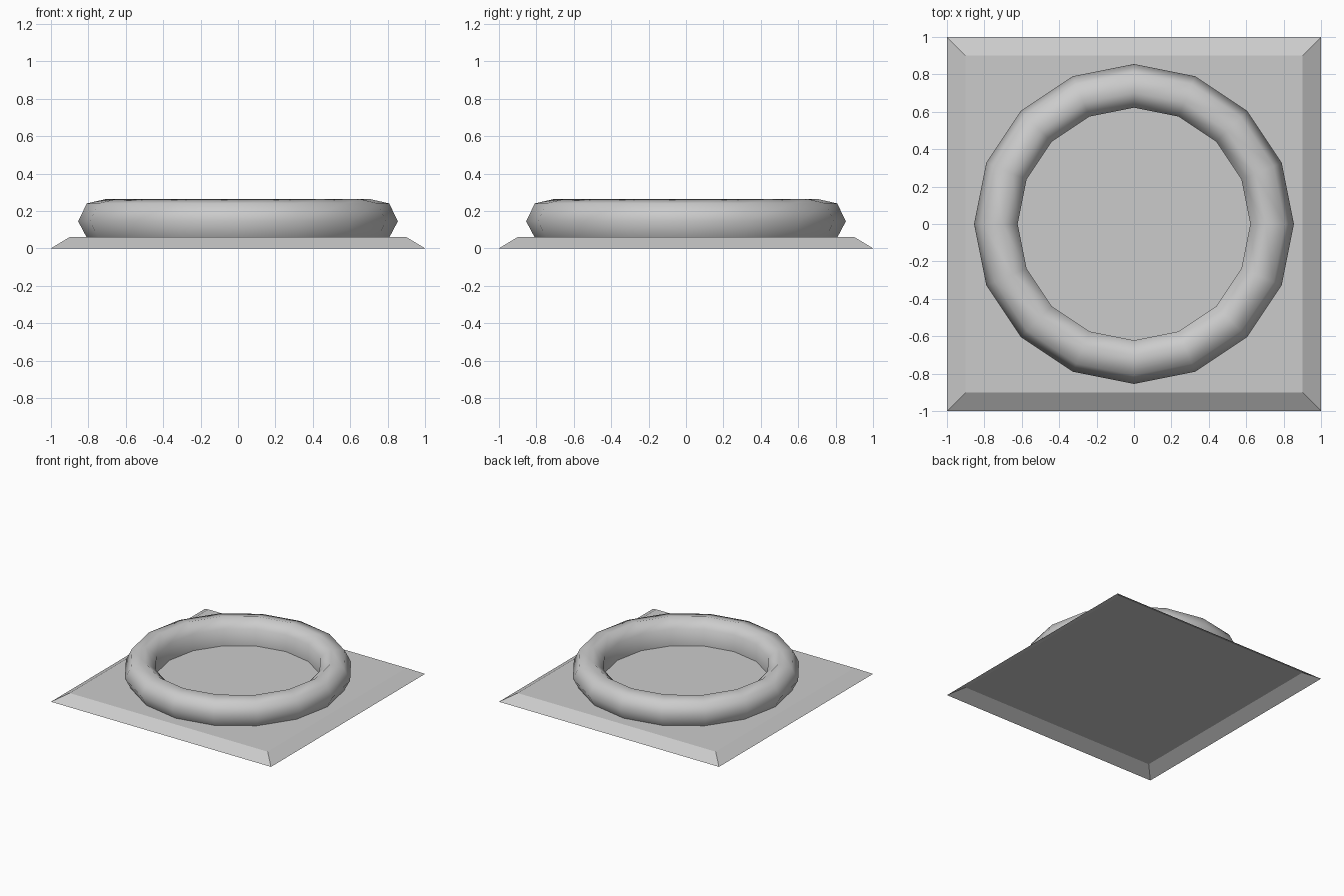
import bpy
import math

if "Cube" in bpy.data.objects:
    bpy.data.objects.remove(bpy.data.objects["Cube"])


def add_mesh(name, verts, faces, smooth):
    mesh = bpy.data.meshes.new(name)
    mesh.from_pydata(verts, [], faces)
    mesh.polygons.foreach_set("use_smooth", [smooth] * len(faces))
    mesh.update()
    obj = bpy.data.objects.new(name, mesh)
    bpy.context.collection.objects.link(obj)
    return obj


def lathe(name, profile, sides, offset=0.0, cap=False, smooth=False):
    """Revolve an open (radius, z) profile, listed from bottom outside to the end."""
    verts = []
    for r, z in profile:
        for i in range(sides):
            a = offset + 2 * math.pi * i / sides
            verts.append((r * math.cos(a), r * math.sin(a), z))
    faces = []
    for j in range(len(profile) - 1):
        for i in range(sides):
            k = (i + 1) % sides
            faces.append((j * sides + i, j * sides + k,
                          (j + 1) * sides + k, (j + 1) * sides + i))
    if cap:
        faces.append(tuple(range((len(profile) - 1) * sides, len(profile) * sides)))
    return add_mesh(name, verts, faces, smooth)


# Square plinth with sloping edges, hollow underneath
root2 = math.sqrt(2)
lathe("base_plate", [(root2, 0.0), (0.9 * root2, 0.06)], 4,
      offset=math.pi / 4, cap=True)

# Rounded ring resting on the plinth, open where it meets the plate
ring_profile = [(0.81, 0.06), (0.855, 0.145), (0.808, 0.24),
                (0.703, 0.264), (0.622, 0.198), (0.622, 0.06)]
lathe("ring", ring_profile, 16, smooth=True)
